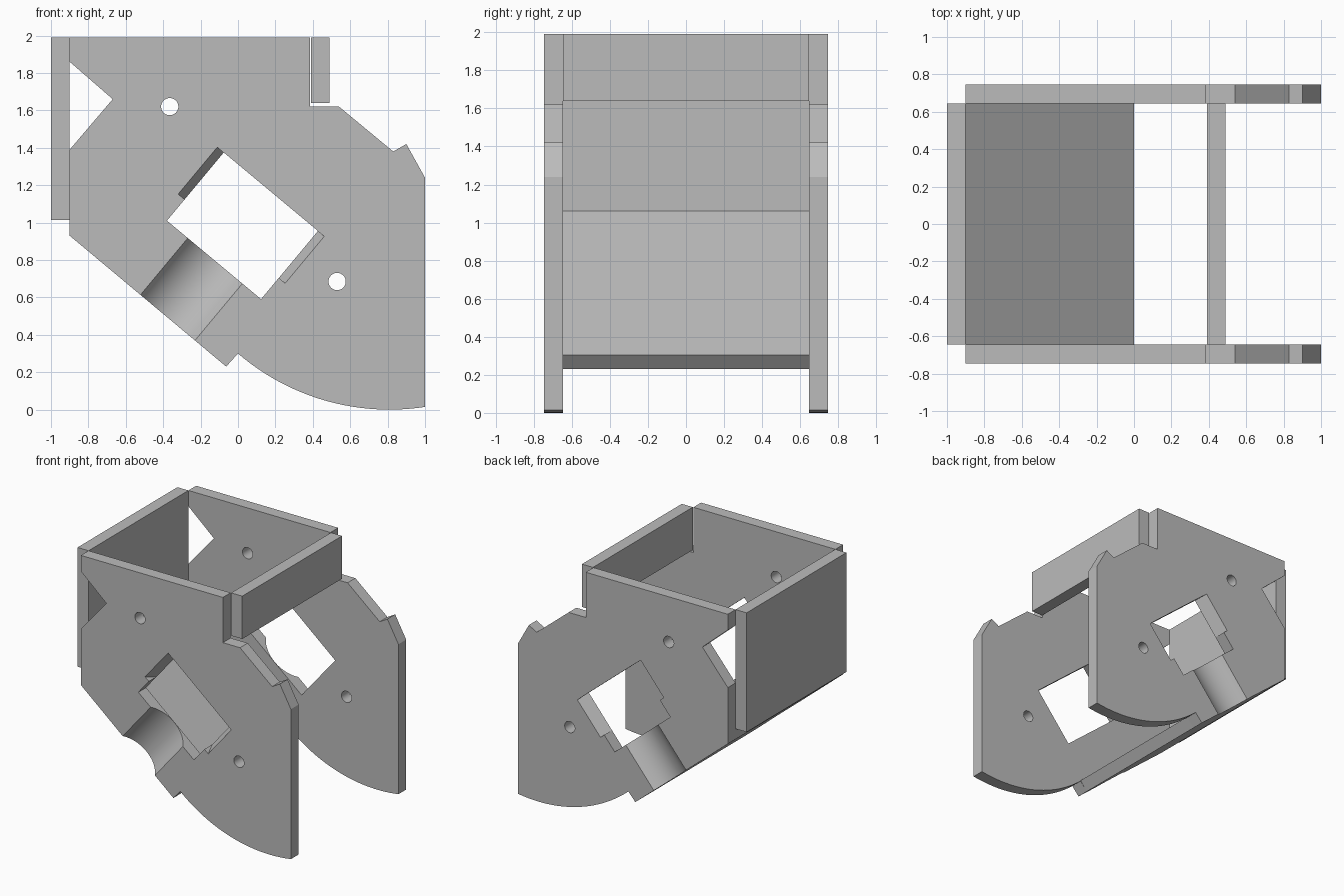
import bpy, bmesh, math
from mathutils import Matrix, Vector

if "Cube" in bpy.data.objects:
    bpy.data.objects.remove(bpy.data.objects["Cube"])

# Single plain grey material
grey = bpy.data.materials.new("plain_grey")
grey.use_nodes = True
COLOUR = (0.5, 0.5, 0.5, 1)
grey.diffuse_color = COLOUR
grey.node_tree.nodes["Principled BSDF"].inputs["Base Color"].default_value = COLOUR

INNER, OUTER = 0.645, 0.745      # side plate faces, distance from centre
SLOPE = math.atan2(0.70, 0.84)   # tilt of the floor and the window
U = Vector((math.cos(SLOPE), -math.sin(SLOPE)))
V = Vector((math.sin(SLOPE), math.cos(SLOPE)))
CORNER = Vector((-0.38, 1.01))   # left corner of the window


def tilted(u, v):
    """Point in the tilted frame of the window, as (x, z)."""
    return CORNER + U * u + V * v


def tilted_rect(u0, u1, v0, v1):
    return [tilted(u0, v0), tilted(u1, v0), tilted(u1, v1), tilted(u0, v1)]


def make_object(name, bm):
    bmesh.ops.recalc_face_normals(bm, faces=bm.faces)
    mesh = bpy.data.meshes.new(name)
    bm.to_mesh(mesh)
    bm.free()
    mesh.materials.append(grey)
    obj = bpy.data.objects.new(name, mesh)
    bpy.context.collection.objects.link(obj)
    return obj


def prism(name, front, y0, y1, back=None):
    """Solid between an x-z profile at y0 and one at y1."""
    bm = bmesh.new()
    a = [bm.verts.new((x, y0, z)) for x, z in front]
    b = [bm.verts.new((x, y1, z)) for x, z in (back or front)]
    bm.faces.new(a)
    bm.faces.new(b[::-1])
    for i in range(len(a)):
        j = (i + 1) % len(a)
        bm.faces.new((a[i], b[i], b[j], a[j]))
    return make_object(name, bm)


def cylinder(name, radius, length, centre, axis):
    bm = bmesh.new()
    turn = Vector(axis).to_track_quat('Z', 'Y').to_matrix().to_4x4()
    bmesh.ops.create_cone(bm, cap_ends=True, segments=96, radius1=radius, radius2=radius,
                          depth=length, matrix=Matrix.Translation(centre) @ turn)
    return make_object(name, bm)


def activate(obj):
    bpy.ops.object.select_all(action='DESELECT')
    obj.select_set(True)
    bpy.context.view_layer.objects.active = obj


def cut(obj, cutter):
    cutter.hide_render = True
    mod = obj.modifiers.new("cut", 'BOOLEAN')
    mod.operation, mod.solver, mod.object = 'DIFFERENCE', 'EXACT', cutter
    activate(obj)
    bpy.ops.object.modifier_apply(modifier=mod.name)
    bpy.data.objects.remove(cutter)


# Side plate outline with a rounded foot and a triangular rear notch
R, CX = 1.243, 0.81
foot = []
for i in range(33):
    x = 1 - i / 32
    foot.append((x, R - math.sqrt(R * R - (x - CX) ** 2)))
outline = [(-0.9, 1.99), (0.385, 1.99), (0.385, 1.62), (0.54, 1.62), (0.83, 1.38),
           (0.9, 1.42), (1, 1.24)] + foot + [
           (-0.063, 0.23), (-0.9, 0.93), (-0.9, 1.39), (-0.67, 1.66), (-0.9, 1.86)]
plates = prism("side_plates", outline, -OUTER, -INNER)

# Tilted window, with flared ends that narrow inwards
cut(plates, prism("window_cutter", tilted_rect(0, 0.655, 0, 0.475), -0.9, -0.5))
cut(plates, prism("flare_cutter", tilted_rect(-0.056, 0.711, 0.148, 0.474), -0.77, -0.62,
                  tilted_rect(0.011, 0.644, 0.148, 0.474)))

# Shallow round channel from the window to the lower edge
HALF, DEPTH = 0.19, 0.097
radius = (HALF ** 2 + DEPTH ** 2) / (2 * DEPTH)
mid = tilted(0.335, -0.2)
cut(plates, cylinder("channel_cutter", radius, 0.6,
                     (mid.x, -OUTER + DEPTH - radius, mid.y), (V.x, 0, V.y)))

# Screw holes
for x, z in [(-0.365, 1.62), (0.53, 0.685)]:
    cut(plates, cylinder("hole_cutter", 0.046, 0.4, (x, -0.7, z), (0, 1, 0)))

# Mirror to the other side
mirror = plates.modifiers.new("mirror", 'MIRROR')
mirror.use_axis = (False, True, False)
mirror.use_mirror_merge = False
activate(plates)
bpy.ops.object.modifier_apply(modifier=mirror.name)
bpy.ops.object.shade_smooth_by_angle(angle=math.radians(25))

# Panels between the side plates
prism("back_panel", [(-1, 1.015), (-0.9, 1.015), (-0.9, 1.99), (-1, 1.99)], -INNER, INNER)
prism("front_panel", [(0.39, 1.64), (0.49, 1.64), (0.49, 1.99), (0.39, 1.99)], -INNER, INNER)
prism("sloped_floor", [(-0.9, 0.93), (-0.063, 0.23), (0, 0.305), (-0.9, 1.06)], -INNER, INNER)
